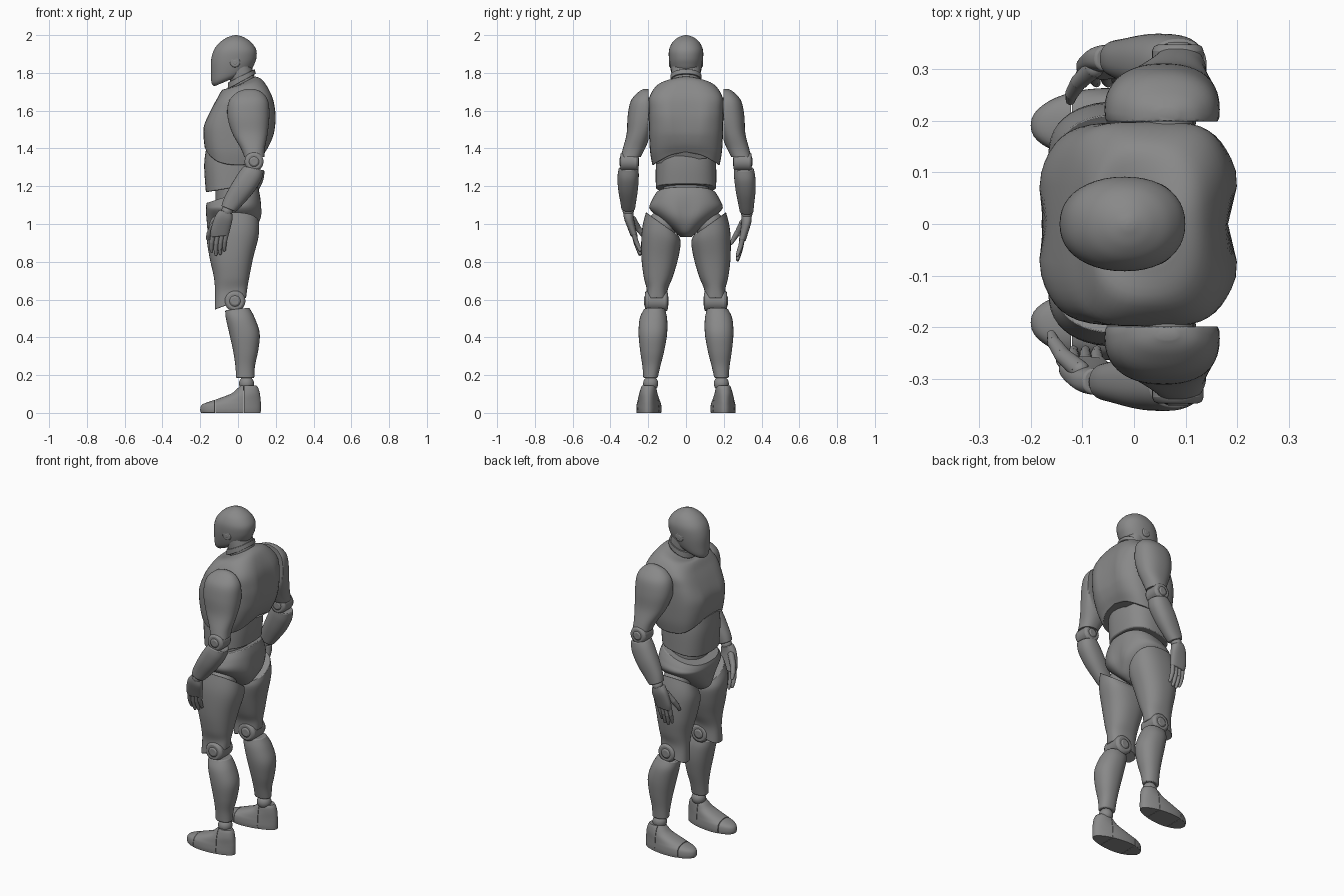
import bpy, bmesh, math
from mathutils import Vector, Matrix

if "Cube" in bpy.data.objects:
    bpy.data.objects.remove(bpy.data.objects["Cube"])

SEG, STEPS = 44, 5
DARK = bpy.data.materials.new("dark_grey")
DARK.diffuse_color = (0.25, 0.25, 0.25, 1)
DARK.use_nodes = True
DARK.node_tree.nodes["Principled BSDF"].inputs["Base Color"].default_value = DARK.diffuse_color


def finish(name, bm, bevel=0.0):
    bmesh.ops.recalc_face_normals(bm, faces=bm.faces)
    me = bpy.data.meshes.new(name)
    bm.to_mesh(me)
    bm.free()
    me.materials.append(DARK)
    ob = bpy.data.objects.new(name, me)
    bpy.context.collection.objects.link(ob)
    if bevel:
        m = ob.modifiers.new("soft_rim", 'BEVEL')
        m.width, m.segments, m.limit_method = bevel, 2, 'ANGLE'
        m.angle_limit = math.radians(60)
    return ob


def spline(rows):
    """Catmull-Rom through the section parameters."""
    out = []
    for i in range(len(rows) - 1):
        a, b, c, d = rows[max(i - 1, 0)], rows[i], rows[i + 1], rows[min(i + 2, len(rows) - 1)]
        for k in range(STEPS):
            t = k / STEPS
            out.append([0.5 * (2 * q + (r - p) * t + (2 * p - 5 * q + 4 * r - s) * t * t
                               + (3 * q - p - 3 * r + s) * t ** 3) for p, q, r, s in zip(a, b, c, d)])
    return out + [list(rows[-1])]


def loft(name, rows, side=1, deform=None, bevel=0.005, keep=None):
    """Each row: z, x0, x1, y0, y1, squareness, slope along x, slope along y.
    keep=(x0, x1) trims the solid to that slice."""
    bm = bmesh.new()
    rings = []
    for z, x0, x1, y0, y1, n, tx, ty in spline([tuple(r) + (2.3, 0, 0)[len(r) - 5:] for r in rows]):
        ring = []
        for i in range(SEG):
            a = 2 * math.pi * i / SEG
            c, s = math.cos(a), math.sin(a)
            u = math.copysign(abs(c) ** (2 / n), c) * (x1 - x0) / 2
            v = math.copysign(abs(s) ** (2 / n), s) * (y1 - y0) / 2
            p = Vector(((x0 + x1) / 2 + u, (y0 + y1) / 2 + v, z + tx * u + ty * v))
            if deform:
                p = deform(p)
            p.y *= side
            ring.append(bm.verts.new(p))
        rings.append(ring)
    for r, q in zip(rings, rings[1:]):
        for i in range(SEG):
            j = (i + 1) % SEG
            bm.faces.new((r[i], r[j], q[j], q[i]))
    bm.faces.new(rings[0])
    bm.faces.new(rings[-1][::-1])
    for x, d in zip(keep or (), (-1, 1)):
        bmesh.ops.bisect_plane(bm, geom=bm.verts[:] + bm.edges[:] + bm.faces[:], plane_co=(x, 0, 0),
                               plane_no=(d, 0, 0), clear_outer=True)
        bmesh.ops.holes_fill(bm, edges=[e for e in bm.edges if e.is_boundary])
    return finish(name, bm, bevel)


def sym(rows):
    """Centred sections: z, x0, x1, half width, ..."""
    return [(r[0], r[1], r[2], -r[3], r[3]) + tuple(r[4:]) for r in rows]


def ball(name, c, r, side=1):
    bm = bmesh.new()
    bmesh.ops.create_uvsphere(bm, u_segments=28, v_segments=16, radius=r,
                              matrix=Matrix.Translation((c[0], c[1] * side, c[2])))
    return finish(name, bm)


def disc(name, x, z, r, y0, y1, side=1, hub=0.004):
    """Hinge drum lying along y with a raised hub and rounded rims."""
    bm = bmesh.new()
    for rad, pad in ((r, 0), (r * 0.6, hub)):
        m = Matrix.Translation((x, (y0 + y1) / 2 * side, z)) @ Matrix.Rotation(math.pi / 2, 4, 'X')
        bmesh.ops.create_cone(bm, cap_ends=True, segments=36, radius1=rad, radius2=rad,
                              depth=y1 - y0 + 2 * pad, matrix=m)
    return finish(name, bm, r * 0.25)


def digit(name, pts, radii, side, deform):
    """Finger made of tapered segments with ball knuckles."""
    bm = bmesh.new()
    pts = [deform(Vector(p)) for p in pts]
    for p in pts:
        p.y *= side
    for p, r in zip(pts, radii):
        bmesh.ops.create_uvsphere(bm, u_segments=14, v_segments=8, radius=r, matrix=Matrix.Translation(p))
    for p, q, r0, r1 in zip(pts, pts[1:], radii, radii[1:]):
        d = q - p
        m = Matrix.Translation((p + q) / 2) @ d.to_track_quat('Z', 'Y').to_matrix().to_4x4()
        bmesh.ops.create_cone(bm, cap_ends=True, segments=14, radius1=r0, radius2=r1, depth=d.length, matrix=m)
    return finish(name, bm)


def bump(v, c, w):
    return math.exp(-((v - c) / w) ** 2)


# Head, ears and neck
loft("head", sym([
    (1.768, -.125, .06, .052, 2.2, .42), (1.785, -.14, .075, .07, 2.2, .36), (1.82, -.143, .085, .082, 2.2, .2),
    (1.87, -.143, .097, .09, 2.2, .05), (1.92, -.128, .097, .09, 2.2, 0), (1.96, -.098, .072, .073, 2.1, 0),
    (1.985, -.062, .038, .046, 2, 0), (1.997, -.03, .008, .018, 2, 0), (2.0, -.014, -.008, .003, 2, 0)]))
disc("ears", -.016, 1.857, .028, -.09, .09, hub=.001)
loft("neck", sym([(1.70, -.03, .10, .07), (1.77, -.045, .09, .076), (1.84, -.06, .07, .076)]))
loft("neck_collar", sym([(1.785, -.052, .088, .082, 2.2, .5), (1.755, -.055, .095, .084, 2.2, .55)]))


# Chest with pectorals, spine groove, shoulder blades and arched rib edge
def chest_shape(p):
    w = min(max((1.48 - p.z) / .17, 0), 1)
    lift = max(0, 1 - (abs(p.y) / .19) ** 2)
    p.z += w * lift * (.10 if p.x < 0 else .07) * min(abs(p.x) / .14, 1)
    if p.x > .08:
        p.x += (.012 * bump(abs(p.y), .09, .05) - .008 * bump(p.y, 0, .03)) * bump(p.z, 1.56, .12)
    elif p.x < -.08:
        p.x -= (.008 * bump(abs(p.y), .08, .06) - .006 * bump(p.y, 0, .02)) * bump(p.z, 1.50, .06)
    return p


loft("chest", sym([
    (1.745, -.05, .092, .084, 2.1, .5), (1.733, -.082, .137, .15, 2.6, .2), (1.67, -.112, .176, .194, 3.8, .06),
    (1.60, -.145, .188, .197, 4, 0), (1.53, -.172, .189, .197, 3.8, 0), (1.46, -.178, .182, .195, 3.6, 0),
    (1.38, -.179, .165, .19, 3.2, 0), (1.31, -.177, .14, .178, 2.9, 0)]), deform=chest_shape)

# Abdomen, waist core and pelvis
loft("abdomen", sym([(1.45, -.158, .10, .145, 2.6), (1.38, -.172, .115, .156, 2.6), (1.30, -.179, .115, .16, 2.6),
                     (1.19, -.17, .105, .16, 2.6, .16)]))
loft("waist_core", sym([(1.26, -.12, .07, .12), (1.08, -.12, .07, .12)]))


def seat_shape(p):
    if p.x > .02:
        p.x += .010 * (bump(abs(p.y), .07, .06) - .7 * bump(p.y, 0, .035)) * bump(p.z, 1.05, .07)
    return p


loft("pelvis", sym([
    (1.155, -.165, .105, .16, 2.5, .32), (1.12, -.17, .117, .182, 2.5, .2), (1.08, -.17, .12, .192, 2.4, .05),
    (1.02, -.166, .115, .13, 2.3, 0), (.96, -.158, .085, .062, 2.2, 0), (.93, -.12, .04, .03, 2, 0)]),
    deform=seat_shape)


# Narrower heel, broad toe
def foot_shape(p):
    t = min(max((.12 - p.x) / .32, 0), 1)
    p.y = .198 + (p.y - .198) * (.76 + .32 * math.sin(t * 2.3)) + .004 - .012 * t
    return p


# Flat inner face where the shoulder meets the chest
def shoulder_shape(p):
    p.y = max(p.y, .199)
    return p


FOOT = [(.145, .015, .098, .16, .235), (.13, -.002, .108, .152, .242), (.10, -.04, .116, .148, .25),
        (.065, -.135, .12, .142, .256), (.045, -.188, .121, .138, .26), (.02, -.2, .121, .136, .262),
        (0, -.196, .12, .138, .26)]

for side, tag in ((-1, "left"), (1, "right")):
    # One arm hangs a little further back and lower than the other
    def pose(p, k=max(side, 0)):
        d = k * max(0, 1.33 - p.z)
        return Vector((p.x + .09 * d, p.y + .06 * d, p.z - .06 * d))

    # Leg
    ball(tag + "_hip_joint", (-.02, .12, 1.0), .078, side)
    loft(tag + "_thigh", [
        (1.0, -.15, .112, .038, .212, 2.4, 0, .72), (.93, -.166, .108, .028, .234, 2.4, 0, .3),
        (.82, -.15, .08, .042, .236, 2.3, 0, .05), (.72, -.128, .06, .07, .224, 2.3, 0, 0),
        (.65, -.121, .05, .097, .208, 2.4, .15, 0), (.578, -.123, .043, .1, .212, 2.7, .38, 0)], side)
    disc(tag + "_knee_hinge", -.016, .592, .055, .096, .218, side)
    loft(tag + "_shin", [
        (.55, -.068, .06, .112, .222, 2.3, .1, 0), (.50, -.064, .09, .1, .245, 2.2, 0, 0),
        (.42, -.046, .115, .1, .251, 2.2, 0, 0), (.33, -.026, .107, .115, .243, 2.2, 0, 0),
        (.25, -.014, .09, .135, .231, 2.2, 0, 0), (.185, -.01, .086, .15, .226, 2.2, 0, 0)], side)
    ball(tag + "_ankle_joint", (.045, .187, .155), .04, side)
    for part, span in (("toe", (-.3, -.122)), ("midfoot", (-.12, .029)), ("heel", (.031, .2))):
        loft(tag + "_" + part, FOOT, side, foot_shape, .003, span)

    # Arm
    disc(tag + "_shoulder_pin", .065, 1.62, .05, .16, .25, side)
    loft(tag + "_upper_arm", [
        (1.715, .045, .085, .2, .224), (1.697, -.005, .127, .17, .254), (1.65, -.048, .16, .14, .293),
        (1.57, -.056, .166, .14, .309), (1.48, -.03, .157, .18, .314), (1.40, .015, .142, .217, .334),
        (1.355, .033, .14, .24, .345)], side, shoulder_shape)
    disc(tag + "_elbow_hinge", .085, 1.33, .05, .252, .348, side)
    loft(tag + "_forearm", [
        (1.295, .03, .137, .252, .356, 2.3, -.2, 0), (1.255, .008, .123, .25, .362, 2.3, -.4, 0),
        (1.19, -.032, .08, .254, .36, 2.3, -.45, 0), (1.12, -.072, .022, .264, .348, 2.3, -.45, 0),
        (1.08, -.088, -.012, .27, .342, 2.3, -.4, 0)], side, pose)
    ball(tag + "_wrist_joint", tuple(pose(Vector((-.058, .306, 1.07)))), .03, side)

    # Hand
    loft(tag + "_palm", [
        (1.065, -.098, -.03, .278, .332, 2.4, -.3, 0), (1.03, -.122, -.03, .276, .328, 2.5, -.2, 0),
        (.97, -.144, -.042, .264, .306, 2.6, 0, 0), (.935, -.143, -.05, .256, .292, 2.6, .1, 0)], side, pose)
    for i, (x, length) in enumerate(((-.131, .09), (-.108, .105), (-.085, .1), (-.063, .082))):
        digit("%s_finger_%d" % (tag, i + 1),
              [(x, .275, .945), (x - .008, .264, .945 - length * .45), (x - .01, .252, .945 - length * .78),
               (x - .009, .244, .945 - length)], (.0135, .0125, .011, .0085), side, pose)
    digit(tag + "_thumb", [(-.105, .283, 1.025), (-.138, .255, .98), (-.155, .23, .945), (-.16, .215, .922)],
          (.019, .016, .013, .009), side, pose)

# Smooth shading with crisp rims
bpy.ops.object.select_all(action='SELECT')
bpy.context.view_layer.objects.active = bpy.data.objects["chest"]
bpy.ops.object.shade_smooth_by_angle(angle=math.radians(40))
